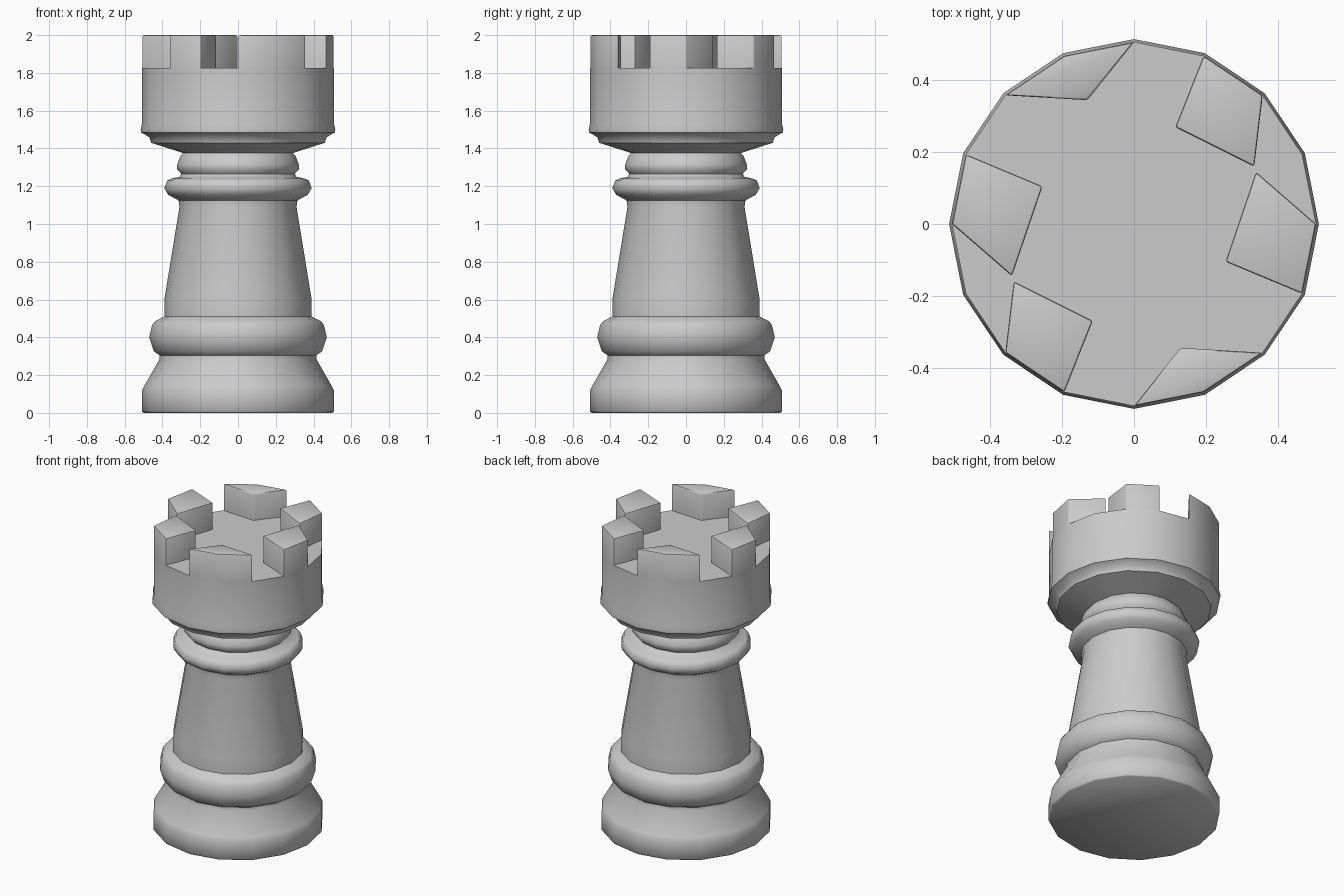
import bpy, bmesh, math

if "Cube" in bpy.data.objects:
    bpy.data.objects.remove(bpy.data.objects["Cube"])

SIDES = 16
R, FLOOR, TOP = 0.507, 1.825, 2.0


def finish(name, bm, angle):
    bmesh.ops.recalc_face_normals(bm, faces=bm.faces)
    mesh = bpy.data.meshes.new(name)
    bm.to_mesh(mesh)
    bm.free()
    ob = bpy.data.objects.new(name, mesh)
    bpy.context.collection.objects.link(ob)
    bpy.ops.object.select_all(action='DESELECT')
    ob.select_set(True)
    bpy.context.view_layer.objects.active = ob
    bpy.ops.object.shade_smooth_by_angle(angle=math.radians(angle))
    return ob


def corner(i, r=R):
    a = 2 * math.pi * i / SIDES
    return r * math.cos(a), r * math.sin(a)


def lathe(name, profile):
    bm = bmesh.new()
    rings = [[bm.verts.new((*corner(i, r), z)) for i in range(SIDES)]
             for r, z in profile]
    for lo, hi in zip(rings, rings[1:]):
        for i in range(SIDES):
            j = (i + 1) % SIDES
            bm.faces.new((lo[i], lo[j], hi[j], hi[i]))
    bm.faces.new(rings[0][::-1])
    bm.faces.new(rings[-1])
    return finish(name, bm, 50)


def merlon(name, outline, turn):
    # extruded block with softened corners, open edges of the foot left sharp
    bm = bmesh.new()
    base = bm.faces.new([bm.verts.new((x * turn, y * turn, FLOOR)) for x, y in outline])
    ext = bmesh.ops.extrude_face_region(bm, geom=[base], use_keep_orig=True)
    for v in ext['geom']:
        if isinstance(v, bmesh.types.BMVert):
            v.co.z = TOP
    bmesh.ops.recalc_face_normals(bm, faces=bm.faces)
    edges = [e for e in bm.edges if max(v.co.z for v in e.verts) > FLOOR + 0.01
             and e.calc_face_angle(0) > 0.6]
    bmesh.ops.bevel(bm, geom=edges, offset=0.007, segments=2, profile=0.5, affect='EDGES')
    return finish(name, bm, 40)


# turned body: foot, lower ring, tapered column, collars, flared head
lathe("tower_body", [
    (0.50, 0), (0.508, 0.008), (0.508, 0.12), (0.495, 0.145), (0.415, 0.285),
    (0.415, 0.305), (0.445, 0.325), (0.47, 0.40), (0.455, 0.465), (0.44, 0.485),
    (0.39, 0.51), (0.39, 0.60), (0.31, 1.09), (0.315, 1.125), (0.37, 1.155),
    (0.39, 1.19), (0.375, 1.23), (0.355, 1.24), (0.31, 1.25), (0.30, 1.265),
    (0.322, 1.29), (0.322, 1.315), (0.305, 1.36), (0.29, 1.375), (0.32, 1.385),
    (0.46, 1.43), (0.47, 1.46), (0.513, 1.485), (0.515, 1.50), (R, 1.535),
    (R, FLOOR),
])

# battlements: three block shapes, each repeated half a turn around
shapes = [
    [corner(15), corner(0), (0.34, 0.145), (0.255, -0.105)],
    [corner(2), corner(3), (0.115, 0.27), (0.335, 0.16)],
    [corner(4), corner(5), corner(6), (-0.13, 0.345)],
]
for n, shape in enumerate(shapes):
    for turn in (1, -1):
        merlon(f"battlement_{n + 1}_{'a' if turn > 0 else 'b'}", shape, turn)
